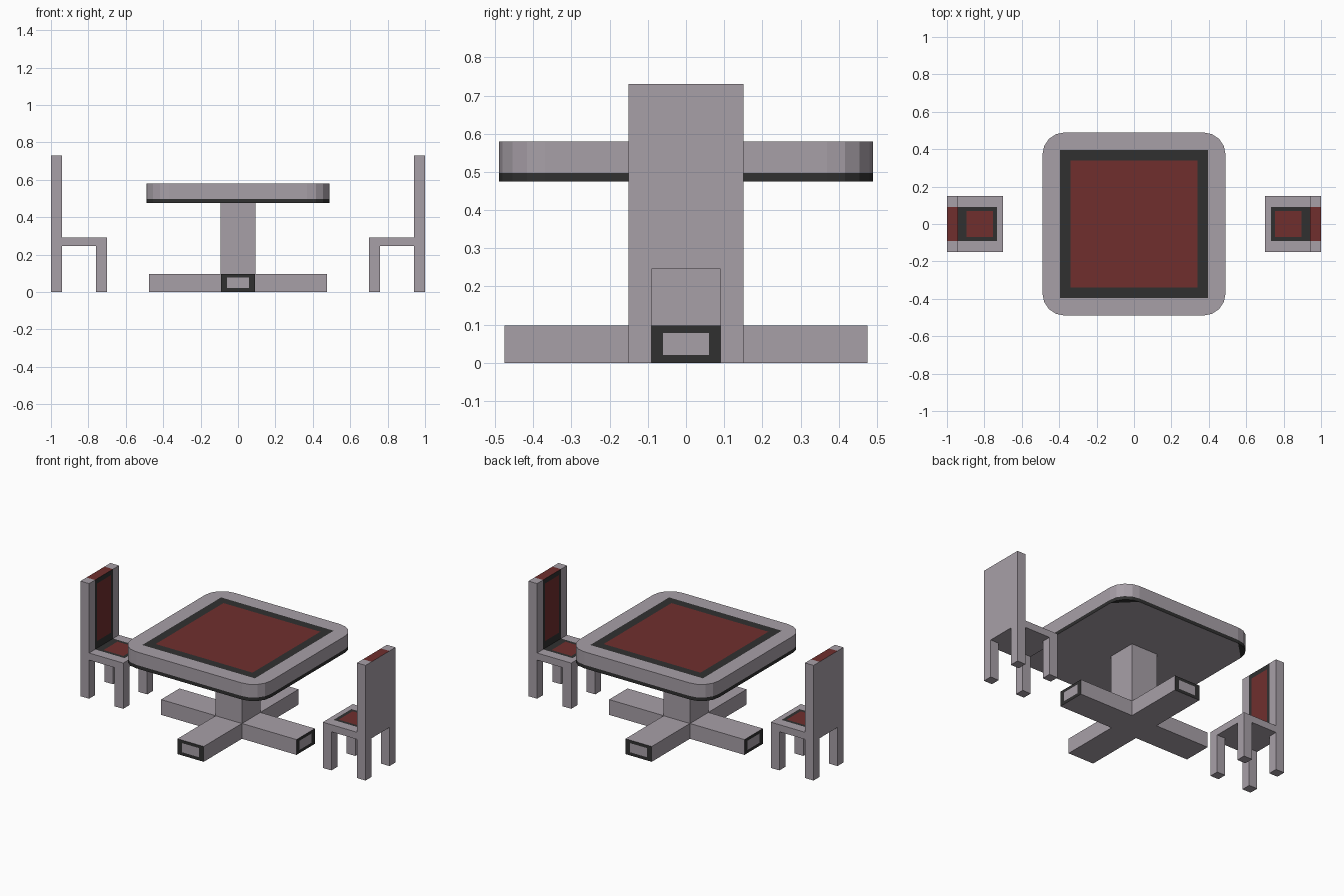
import bpy, bmesh, math
from mathutils import Vector

if "Cube" in bpy.data.objects:
    bpy.data.objects.remove(bpy.data.objects["Cube"])


def material(name, rgb):
    m = bpy.data.materials.new(name)
    m.diffuse_color = (*rgb, 1)
    m.use_nodes = True
    m.node_tree.nodes["Principled BSDF"].inputs["Base Color"].default_value = m.diffuse_color
    return m


GREY, DARK, RED = 0, 1, 2
MATS = [material("mauve_grey", (0.39, 0.35, 0.39)),
        material("charcoal", (0.03, 0.03, 0.03)),
        material("dark_red", (0.16, 0.028, 0.027))]


def finish(name, bm):
    bmesh.ops.recalc_face_normals(bm, faces=bm.faces)
    me = bpy.data.meshes.new(name)
    bm.to_mesh(me)
    bm.free()
    for m in MATS:
        me.materials.append(m)
    ob = bpy.data.objects.new(name, me)
    bpy.context.collection.objects.link(ob)
    return ob


def prism(outline, z0, z1):
    """Extrude a flat outline from z0 to z1."""
    bm = bmesh.new()
    base = bm.faces.new([bm.verts.new((x, y, z0)) for x, y in outline])
    new = bmesh.ops.extrude_face_region(bm, geom=[base], use_keep_orig=True)["geom"]
    for v in new:
        if isinstance(v, bmesh.types.BMVert):
            v.co.z = z1
    bmesh.ops.recalc_face_normals(bm, faces=bm.faces)
    return bm


def box(x0, x1, y0, y1, z0, z1):
    x0, x1 = sorted((x0, x1))
    return prism([(x0, y0), (x1, y0), (x1, y1), (x0, y1)], z0, z1)


def facing(bm, d):
    """Outermost face looking along d."""
    d = Vector(d)
    bm.normal_update()
    faces = [f for f in bm.faces if f.normal.dot(d) > 0.99]
    return max(faces, key=lambda f: f.calc_center_median().dot(d))


def inlay(bm, face, lo, hi, ring_mat, inner_mat):
    """Inset a rectangular face to the bounds lo..hi (flush) and paint it."""
    n, c = face.normal.copy(), face.calc_center_median()
    ring = bmesh.ops.inset_individual(bm, faces=[face], thickness=0.002)["faces"]
    for v in face.verts:
        for i in range(3):
            if abs(n[i]) < 0.5:
                v.co[i] = lo[i] if v.co[i] < c[i] else hi[i]
    for f in ring:
        f.material_index = ring_mat
    face.material_index = inner_mat


# Rounded table top outline
R, H, SEG = 0.12, 0.49, 4
outline = []
for q in range(4):
    mid = math.radians(45 + 90 * q)
    cx, cy = math.copysign(H - R, math.cos(mid)), math.copysign(H - R, math.sin(mid))
    for k in range(SEG + 1):
        a = math.radians(90 * q + 90 * k / SEG)
        outline.append((cx + R * math.cos(a), cy + R * math.sin(a)))

# Table top slab: the top is a rounded border around a square inlay
bm = prism(outline, 0.497, 0.58)
top = facing(bm, (0, 0, 1))
rim = list(top.verts)
bmesh.ops.delete(bm, geom=[top], context='FACES_ONLY')
s = 0.395
corner = {(i, j): bm.verts.new((i * s, j * s, 0.58)) for i in (-1, 1) for j in (-1, 1)}
near = [corner[(1 if v.co.x > 0 else -1, 1 if v.co.y > 0 else -1)] for v in rim]
for i, v in enumerate(rim):
    j = (i + 1) % len(rim)
    loop = [v, rim[j], near[j]] + ([near[i]] if near[i] is not near[j] else [])
    bm.faces.new(loop)
square = bm.faces.new([corner[k] for k in ((-1, -1), (1, -1), (1, 1), (-1, 1))])
square.normal_update()
inlay(bm, square, (-0.34, -0.34, 0), (0.34, 0.34, 0), DARK, RED)
finish("table_top", bm)

# Dark band under the slab, grey underside with dark corner segments
bm = prism(outline, 0.475, 0.497)
for f in bm.faces:
    f.material_index = DARK
for q in range(4):
    f = facing(bm, (0, 0, -1))
    for g in bm.faces:
        if g.normal.z < -0.99 and g.calc_area() > f.calc_area():
            f = g
    a, b = [min(f.verts, key=lambda v: (v.co.xy - Vector(outline[q * 5 + k])).length)
            for k in (0, SEG)]
    bmesh.utils.face_split(f, a, b)
bm.normal_update()
max((f for f in bm.faces if f.normal.z < -0.99),
    key=lambda f: f.calc_area()).material_index = GREY
finish("table_top_band", bm)

# Pedestal column
finish("table_column", box(-0.093, 0.093, -0.093, 0.093, 0.097, 0.475))

# Cross-shaped foot with framed ends
w, L = 0.092, 0.475
cross = [(w, -w), (L, -w), (L, w), (w, w), (w, L), (-w, L),
         (-w, w), (-L, w), (-L, -w), (-w, -w), (-w, -L), (w, -L)]
bm = prism(cross, 0, 0.097)
for d in ((1, 0, 0), (-1, 0, 0), (0, 1, 0), (0, -1, 0)):
    inlay(bm, facing(bm, d), (-0.06, -0.06, 0.02), (0.06, 0.06, 0.078), DARK, GREY)
finish("table_foot", bm)

# Two chairs, mirrored across the table
for side, tag in ((-1, "left"), (1, "right")):
    def bounds(xa, xb, y, z0, z1):
        xs = sorted((side * xa, side * xb))
        return (xs[0], -y, z0), (xs[1], y, z1)

    # legs
    for row, xa in (("front", 0.70), ("back", 0.94)):
        for n, y0 in (("a", -0.15), ("b", 0.09)):
            finish(f"{tag}_chair_{row}_leg_{n}",
                   box(side * xa, side * (xa + 0.06), y0, y0 + 0.06, 0, 0.245))
    # seat with framed cushion
    bm = box(side * 0.70, side * 1.0, -0.15, 0.15, 0.245, 0.29)
    face = facing(bm, (0, 0, 1))
    inlay(bm, face, *bounds(0.733, 0.945, 0.09, 0, 0), GREY, DARK)
    inlay(bm, face, *bounds(0.755, 0.895, 0.07, 0, 0), DARK, RED)
    finish(f"{tag}_chair_seat", bm)
    # back posts
    for n, y0 in (("a", -0.15), ("b", 0.09)):
        finish(f"{tag}_chair_back_post_{n}",
               box(side * 0.94, side * 1.0, y0, y0 + 0.06, 0.29, 0.73))
    # back panel, red on top and framed on the inner side
    bm = box(side * 0.94, side * 1.0, -0.09, 0.09, 0.29, 0.73)
    facing(bm, (0, 0, 1)).material_index = RED
    inlay(bm, facing(bm, (-side, 0, 0)), *bounds(0, 0, 0.07, 0.335, 0.70), DARK, RED)
    finish(f"{tag}_chair_back_panel", bm)
